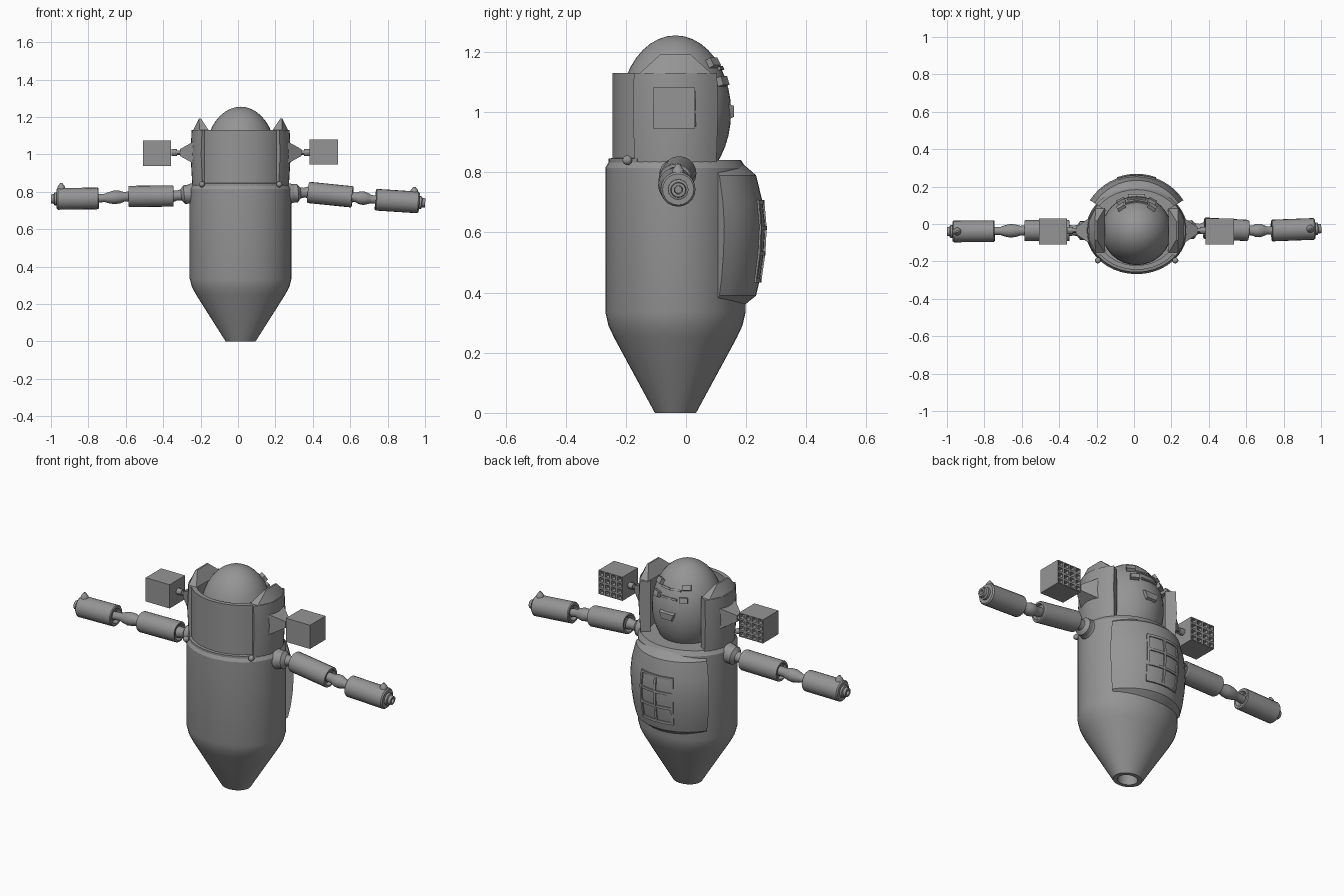
import bpy, bmesh
from math import radians, cos, sin, sqrt
from mathutils import Vector, Matrix

old = bpy.data.objects.get("Cube")
if old:
    bpy.data.objects.remove(old, do_unlink=True)

grey = bpy.data.materials.new("plain_grey")
grey.use_nodes = True
COLOUR = (0.3, 0.3, 0.3, 1)
grey.diffuse_color = COLOUR
grey.node_tree.nodes["Principled BSDF"].inputs["Base Color"].default_value = COLOUR

CX, CY = 0.014, -0.035      # body axis
OVAL = 0.857                # body depth / width
AXIS = Matrix.Translation((CX, CY, 0))


def finish(name, bm, recalc=True):
    if recalc:
        bmesh.ops.recalc_face_normals(bm, faces=bm.faces)
    mesh = bpy.data.meshes.new(name)
    bm.to_mesh(mesh)
    bm.free()
    mesh.materials.append(grey)
    ob = bpy.data.objects.new(name, mesh)
    bpy.context.collection.objects.link(ob)
    bpy.ops.object.select_all(action='DESELECT')
    ob.select_set(True)
    bpy.context.view_layer.objects.active = ob
    bpy.ops.object.shade_smooth_by_angle(angle=radians(30))
    return ob


def sweep(name, section, a0=0, a1=360, steps=32, oval=1.0, matrix=AXIS):
    """Revolve a closed (radius, height) section through an arc."""
    bm = bmesh.new()
    full = a1 - a0 == 360
    rings = []
    for i in range(steps if full else steps + 1):
        a = radians(a0 + (a1 - a0) * i / steps)
        rings.append([bm.verts.new(matrix @ Vector((r * cos(a), r * oval * sin(a), z)))
                      for r, z in section])
    n = len(section)
    for i in range(steps):
        p, q = rings[i], rings[(i + 1) % len(rings)]
        for j in range(n):
            k = (j + 1) % n
            if section[j][0] or section[k][0]:
                bm.faces.new((p[j], q[j], q[k], p[k]))
    if not full:
        bm.faces.new(rings[0])
        bm.faces.new(rings[-1])
    bmesh.ops.remove_doubles(bm, verts=bm.verts, dist=1e-5)
    return finish(name, bm)


def turned(name, start, end, profile, steps=20):
    """Lathe a (fraction, radius) profile along a line."""
    start, end = Vector(start), Vector(end)
    d = end - start
    m = Matrix.Translation(start) @ d.to_track_quat('Z', 'Y').to_matrix().to_4x4()
    pts = [(r, t * d.length) for t, r in profile]
    section = [(0, pts[0][1])] + pts + [(0, pts[-1][1])]
    return sweep(name, section, steps=steps, matrix=m)


def ball(name, centre, size, u=32, v=20):
    bm = bmesh.new()
    bmesh.ops.create_uvsphere(bm, u_segments=u, v_segments=v, radius=1)
    bmesh.ops.scale(bm, vec=size, verts=bm.verts)
    bmesh.ops.translate(bm, vec=centre, verts=bm.verts)
    return finish(name, bm)


def hull(name, points):
    bm = bmesh.new()
    for p in points:
        bm.verts.new(p)
    bmesh.ops.convex_hull(bm, input=bm.verts)
    return finish(name, bm)


def block(name, centre, size, facing):
    """Box whose local z points along facing."""
    bm = bmesh.new()
    rot = Vector(facing).to_track_quat('Z', 'Y').to_matrix().to_4x4()
    m = Matrix.Translation(centre) @ rot @ Matrix.Diagonal((*size, 1))
    bmesh.ops.create_cube(bm, size=1, matrix=m)
    return finish(name, bm)


# Body with tapered base and recessed nozzle
sweep("body", [(0, .06), (.05, .06), (.055, 0), (.08, 0), (.238, .25), (.26, .29),
               (.272, .335), (.272, .815), (.255, .84), (0, .84)], steps=40, oval=OVAL)

# Bulging chest plate
BULGE = [(.225, .355), (.268, .39), (.282, .45), (.293, .53), (.298, .62),
         (.29, .70), (.268, .79), (.21, .84)]
sweep("chest_plate", BULGE + [(.1, .84), (.1, .355)], 33, 147, 16)

# Window grille on the chest plate: two columns, three rows
LEVELS = [(.28, .44), (.293, .53), (.2975, .615), (.29, .70)]
for a in (71, 90, 109):
    bar = [(r + .006, z) for r, z in LEVELS] + [(r - .01, z) for r, z in reversed(LEVELS)]
    sweep("window_upright", bar, a - 1.3, a + 1.3, 1)
for r, z in LEVELS:
    sweep("window_crossbar", [(r + .006, z - .007), (r + .006, z + .007),
                              (r - .015, z + .007), (r - .015, z - .007)], 70, 110, 6)

# Head
HEAD = Vector((CX, CY, 1.0))
ball("head", HEAD, (.187, .185, .255))


def on_head(x, z):
    y = .185 * sqrt(1 - (x / .187) ** 2 - ((z - 1) / .255) ** 2)
    normal = Vector((x / .035, y / .034, (z - 1) / .065))
    return HEAD + Vector((x, y, z - 1)), normal


for s in (-1, 1):
    for z in (1.10, 1.16):
        p, n = on_head(s * .08, z)
        block("eye_block", p, (.045, .03, .035), n)
    p, n = on_head(s * .03, 1.145)
    block("brow_strip", p, (.06, .012, .012), n)
p, n = on_head(0, 1.10)
block("nose_strip", p, (.10, .01, .01), n)
hull("mouth", [(CX + s * w, y, z) for s in (-1, 1) for w, y, z in
               ((.05, .10, 1.045), (.045, .16, 1.02), (.03, .16, .985), (.03, .10, .955))])

# Collar panel and its lower rim
sweep("collar_panel", [(.245, .83), (.245, 1.13), (.217, 1.13), (.217, .83)],
      218, 322, 16, OVAL)
sweep("collar_rim", [(.26, .82), (.26, .845), (.23, .85), (.23, .82)], 215, 325, 16, OVAL)


def launcher(cx, cz):
    """Box with a four by four grid of open tubes."""
    w, d, h = .152, .14, .136
    bm = bmesh.new()
    bmesh.ops.create_cube(bm, size=1, matrix=Matrix.Diagonal((w, d, h, 1)))
    bm.normal_update()
    bmesh.ops.delete(bm, geom=[f for f in bm.faces if f.normal.y > .9], context='FACES_ONLY')
    m = (Matrix.Translation((0, d / 2, 0)) @ Matrix.Rotation(radians(-90), 4, 'X')
         @ Matrix.Diagonal((w / 2, h / 2, 1, 1)))
    grid = bmesh.ops.create_grid(bm, x_segments=4, y_segments=4, size=1, matrix=m)
    cells = list({f for v in grid["verts"] for f in v.link_faces})
    bm.normal_update()
    bmesh.ops.inset_individual(bm, faces=cells, thickness=.008, depth=0)
    bmesh.ops.inset_individual(bm, faces=cells, thickness=.001, depth=-.025)
    bmesh.ops.translate(bm, vec=(cx, -.04, cz), verts=bm.verts)
    finish("launcher_box", bm, recalc=False)


def rect(x, hy, hz, z):
    return [(x, CY + i * hy, z + j * hz) for i in (-1, 1) for j in (-1, 1)]


# Parts that repeat on both sides; s is the side
for s, side in ((-1, "right"), (1, "left")):
    mid = 0 if s > 0 else 180
    sweep(side + "_side_shell", [(.258, .83), (.268, 1.0), (.262, 1.13), (.205, 1.13),
                                 (.205, .83)], mid - 38, mid + 38, 10, OVAL)
    hull(side + "_shell_peak",
         [(CX + s * x, CY + y, 1.128) for x, y in
          ((.17, -.12), (.22, -.12), (.255, -.05), (.255, .05), (.22, .12), (.17, .12))]
         + [(CX + s * x, CY + y, 1.192) for x in (.212, .222) for y in (-.05, .05)])
    ball(side + "_collar_hinge", (CX + s * .207, CY - .16, .84), (.016, .016, .016), 12, 8)

    # Launcher on its pyramid mount
    hull(side + "_mount", rect(CX + s * .25, .07, .06, 1.01) + rect(CX + s * .325, .018, .018, 1.01))
    turned(side + "_mount_rod", (CX + s * .31, CY, 1.01), (CX + s * .37, CY, 1.01),
           [(0, .012), (.5, .012), (.5, .018), (1, .018)], 12)
    launcher(-.433 if s < 0 else .458, 1.007 if s < 0 else 1.013)

    # Arm joints, from shoulder to muzzle
    if s < 0:
        a, b, c, d, e = ((-.345, -.035, .778), (-.585, -.035, .775), (-.745, -.038, .765),
                         (-.97, -.04, .762), (-1.0, -.04, .762))
    else:
        a, b, c, d, e = ((.375, -.022, .797), (.612, -.035, .773), (.735, -.035, .758),
                         (.968, -.026, .743), (1.0, -.025, .741))
    root = (CX + s * .255, CY, .79)
    ball(side + "_shoulder", root, (.06, .055, .055), 20, 12)
    turned(side + "_shoulder_neck", root, a,
           [(0, .05), (.45, .05), (.6, .03), (.8, .026), (1.05, .032)])
    turned(side + "_upper_arm", a, b,
           [(.08, .03), (0, .045), (0, .054), (.02, .057), (.98, .057), (1, .054),
            (1, .044), (.92, .04)])
    turned(side + "_elbow", b, c,
           [(-.1, .026), (.15, .026), (.3, .034), (.5, .036), (.7, .028), (.8, .022),
            (1.1, .022)])
    turned(side + "_forearm", c, d,
           [(.08, .03), (0, .042), (0, .054), (.02, .058), (.97, .058), (1, .052)])
    turned(side + "_muzzle", d, e,
           [(-.2, .034), (.4, .034), (.5, .026), (1, .024), (1, .014), (.3, .012)], 16)
    k = Vector(d) + Vector((-s * .025, 0, .05))
    turned(side + "_forearm_sight", k, k + Vector((0, 0, .034)),
           [(0, .022), (.45, .02), (1, .006)], 10)
